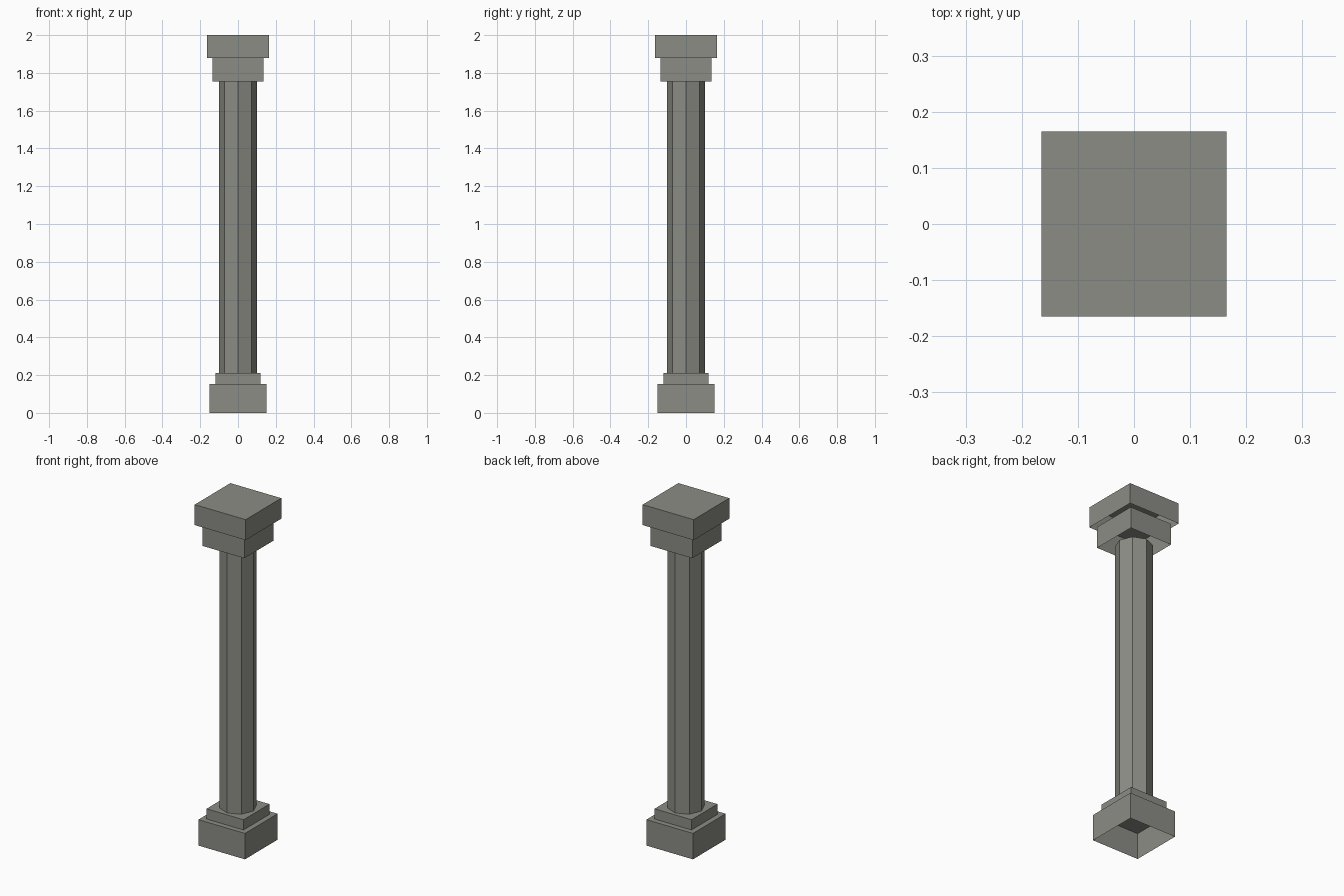
import bpy, bmesh
from mathutils import Matrix

if "Cube" in bpy.data.objects:
    bpy.data.objects.remove(bpy.data.objects["Cube"])

stone = bpy.data.materials.new("grey stone")
stone.diffuse_color = (0.262, 0.262, 0.235, 1)
stone.use_nodes = True
stone.node_tree.nodes["Principled BSDF"].inputs["Base Color"].default_value = stone.diffuse_color


def finish(name, bm):
    mesh = bpy.data.meshes.new(name)
    bm.to_mesh(mesh)
    bm.free()
    mesh.materials.append(stone)
    bpy.context.collection.objects.link(bpy.data.objects.new(name, mesh))


def block(name, half, z0, z1):
    """Square block, hollow and open underneath."""
    bm = bmesh.new()
    m = Matrix.Translation((0, 0, (z0 + z1) / 2)) @ Matrix.Diagonal((2 * half, 2 * half, z1 - z0, 1))
    bmesh.ops.create_cube(bm, size=1, matrix=m)
    bm.normal_update()
    bottom = [f for f in bm.faces if f.normal.z < -0.9]
    bmesh.ops.delete(bm, geom=bottom, context='FACES_ONLY')
    finish(name, bm)


# stepped base and capital
block("base_plinth", 0.151, 0.0, 0.152)
block("base_step", 0.12, 0.152, 0.212)
block("capital_lower", 0.136, 1.755, 1.88)
block("capital_top", 0.165, 1.88, 2.0)

# eight-sided shaft with corners on the axes
bm = bmesh.new()
bmesh.ops.create_cone(bm, cap_ends=False, segments=8, radius1=0.1, radius2=0.1,
                      depth=1.755 - 0.212,
                      matrix=Matrix.Translation((0, 0, (0.212 + 1.755) / 2)))
finish("shaft", bm)
